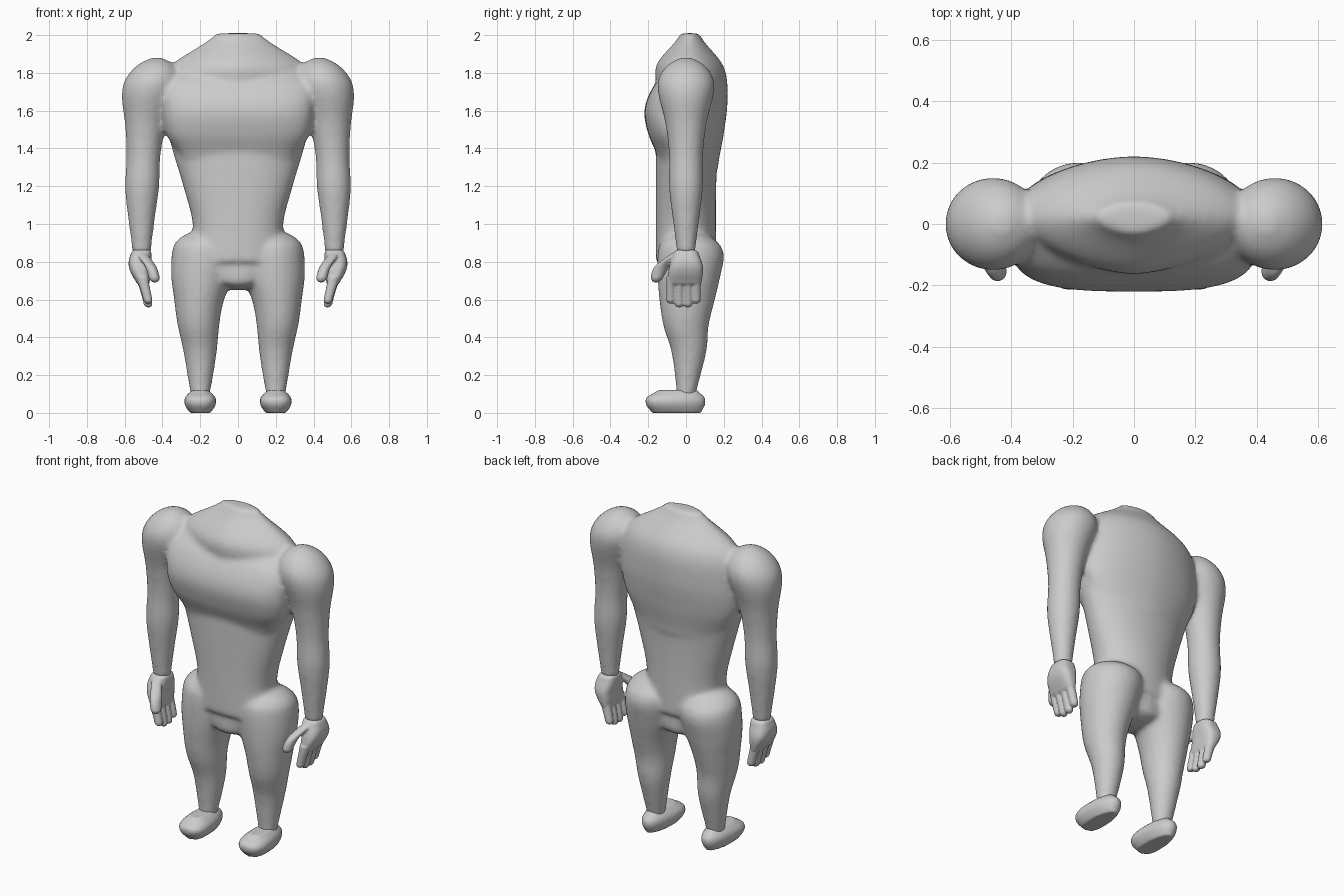
import bpy
import bmesh
import math

cube = bpy.data.objects.get("Cube")
if cube:
    bpy.data.objects.remove(cube)

# One plain grey clay colour
shade = 0.6
grey = (shade, shade, shade, 1)
clay = bpy.data.materials.new("grey clay")
clay.use_nodes = True
clay.diffuse_color = grey
clay.node_tree.nodes["Principled BSDF"].inputs["Base Color"].default_value = grey


def along(values, t):
    """Smooth value at t along evenly spaced control values."""
    last = len(values) - 1
    index = min(int(t * last), max(last - 1, 0))
    f = t * last - index
    a, b, c, d = (values[max(0, min(last, index + k))] for k in (-1, 0, 1, 2))
    slope_b, slope_c = (c - a) / 2, (d - b) / 2
    bend = 3 * (c - b) - 2 * slope_b - slope_c
    twist = 2 * (b - c) + slope_b + slope_c
    return b + f * (slope_b + f * (bend + f * twist))


def rounding(distance, radius):
    """Scale that rounds off an end over the given radius."""
    if distance >= radius:
        return 1
    return max(0.2, math.sqrt(1 - (1 - distance / radius) ** 2))


def superellipse(value, power):
    return math.copysign(abs(value) ** (2 / power), value)


def loft(bm, bottom, top, width, front, back, x=(0,), side=1,
         cap_low=0, cap_top=0, front_power=2, back_power=2, segments=40, steps=40):
    """Closed upright skin; each list is spread evenly over the height."""
    rings = []
    for step in range(steps + 1):
        t = step / steps
        z = bottom + (top - bottom) * t
        scale = rounding(z - bottom, cap_low) * rounding(top - z, cap_top)
        near, far = along(front, t), along(back, t)
        half_width = along(width, t) * scale
        half_depth = (far - near) / 2 * scale
        ring = []
        for k in range(segments):
            angle = math.tau * k / segments
            c, s = math.cos(angle), math.sin(angle)
            power = front_power if s < 0 else back_power
            across = along(x, t) + half_width * superellipse(c, power)
            depth = (near + far) / 2 + half_depth * superellipse(s, power)
            ring.append(bm.verts.new((side * across, depth, z)))
        rings.append(ring)
    faces = [bm.faces.new(rings[0]), bm.faces.new(rings[-1])]
    for low, high in zip(rings, rings[1:]):
        for k in range(segments):
            n = (k + 1) % segments
            faces.append(bm.faces.new((low[k], low[n], high[n], high[k])))
    bmesh.ops.recalc_face_normals(bm, faces=faces)


def finish(bm, name, voxel, rounds):
    """Fuse the overlapping skins into one soft surface."""
    mesh = bpy.data.meshes.new(name)
    bm.to_mesh(mesh)
    bm.free()
    mesh.materials.append(clay)
    obj = bpy.data.objects.new(name, mesh)
    bpy.context.collection.objects.link(obj)
    fuse = obj.modifiers.new("fuse", 'REMESH')
    fuse.mode = 'VOXEL'
    fuse.voxel_size = voxel
    fuse.use_smooth_shade = True
    soften = obj.modifiers.new("soften", 'SMOOTH')
    soften.factor = 0.5
    soften.iterations = rounds


body = bmesh.new()

# Hips and tapering waist
loft(body, bottom=0.65, top=0.97, cap_low=0.05,
     width=[0.1, 0.25, 0.28, 0.24], front=[-0.14], back=[0.14])
loft(body, bottom=0.8, top=1.6, front_power=2.3,
     width=[0.25, 0.24, 0.29, 0.35, 0.4],
     front=[-0.16], back=[0.16, 0.16, 0.18])

# Broad flat chest
loft(body, bottom=1.35, top=1.86, front_power=3,
     width=[0.31, 0.38, 0.4, 0.4, 0.3],
     front=[-0.15, -0.2, -0.22, -0.17, -0.06], back=[0.1])

# Rounded upper back rising into the neck mound
loft(body, bottom=1.3, top=2.01, front_power=1.6, back_power=1.8,
     width=[0.3, 0.37, 0.39, 0.36, 0.12],
     front=[-0.1, -0.1, -0.13, -0.16, -0.03],
     back=[0.17, 0.2, 0.22, 0.2, 0.07])

# Arms and legs
arm_radius = [0.05, 0.07, 0.09, 0.09, 0.11, 0.15, 0.15]
for side in (1, -1):
    loft(body, bottom=0.85, top=1.88, side=side, cap_top=0.16,
         width=arm_radius, front=[-r for r in arm_radius], back=arm_radius,
         x=[0.51, 0.51, 0.5, 0.48, 0.43])
    loft(body, bottom=0.08, top=0.97, side=side, cap_top=0.1,
         width=[0.05, 0.07, 0.09, 0.11, 0.13, 0.16, 0.17, 0.16],
         front=[-0.05, -0.06, -0.08, -0.12, -0.14, -0.15, -0.15, -0.13],
         back=[0.05, 0.08, 0.11, 0.12, 0.15, 0.18, 0.2, 0.15],
         x=[0.2, 0.2, 0.21, 0.19, 0.17])
finish(body, "body", voxel=0.014, rounds=9)

for side, label in ((1, "left"), (-1, "right")):
    # Hand with a thumb and four fingers
    hand = bmesh.new()
    loft(hand, bottom=0.67, top=0.87, side=side, cap_low=0.02, cap_top=0.02,
         front_power=2.8, back_power=2.8,
         width=[0.03, 0.05, 0.06, 0.05], front=[-0.1, -0.09, -0.06],
         back=[0.08, 0.09, 0.06], x=[0.5, 0.52, 0.51])
    loft(hand, bottom=0.69, top=0.85, side=side, cap_low=0.03, cap_top=0.03,
         width=[0.03], front=[-0.19, -0.17, -0.08],
         back=[-0.13, -0.09, -0.03], x=[0.44, 0.46, 0.51], segments=20)
    for finger in range(4):
        offset = finger - 1.5
        y = 0.045 * offset - 0.013
        tip = 0.555 + 0.01 * offset ** 2
        loft(hand, bottom=tip, top=0.72, side=side, cap_low=0.02,
             width=[0.023, 0.03], front=[y - 0.024], back=[y + 0.024],
             x=[0.474, 0.505], segments=20)
    finish(hand, label + "_hand", voxel=0.006, rounds=4)

    # Foot, narrower towards the heel
    foot = bmesh.new()
    loft(foot, bottom=0, top=0.12, side=side, front_power=2.6, back_power=2.3,
         width=[0.06, 0.08, 0.09, 0.08, 0.05],
         front=[-0.18, -0.21, -0.21, -0.15], back=[0.08, 0.1, 0.1, 0.06])
    for v in foot.verts:
        v.co.x = side * 0.2 + v.co.x * (0.86 - v.co.y)
    finish(foot, label + "_foot", voxel=0.01, rounds=5)
